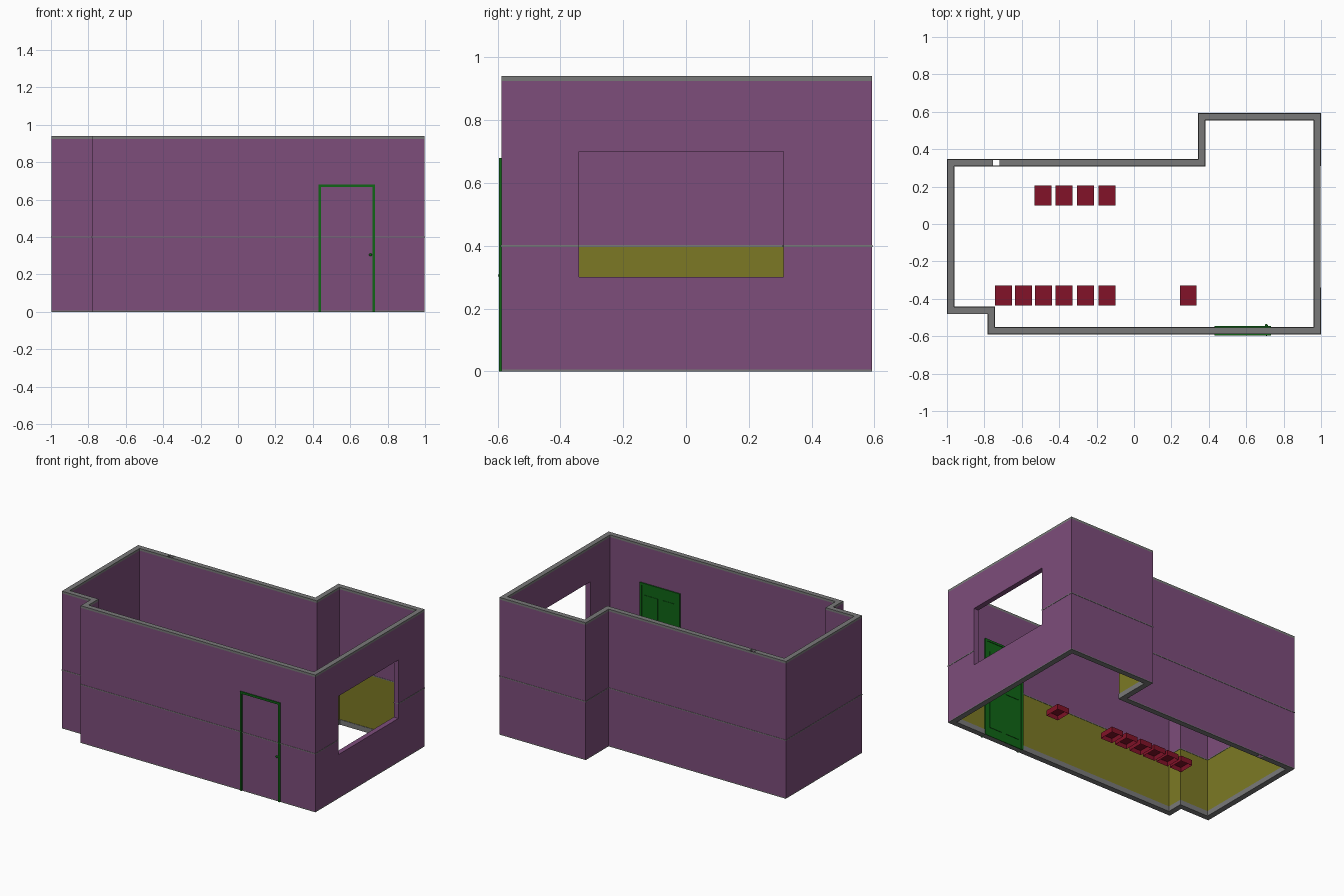
import bpy, bmesh
from mathutils import Vector, Matrix

if "Cube" in bpy.data.objects:
    bpy.data.objects.remove(bpy.data.objects["Cube"], do_unlink=True)


def material(name, rgb):
    m = bpy.data.materials.new(name)
    m.use_nodes = True
    m.diffuse_color = (*rgb, 1)
    m.node_tree.nodes["Principled BSDF"].inputs["Base Color"].default_value = (*rgb, 1)
    return m


PURPLE = material("purple_plaster", (0.205, 0.074, 0.198))
YELLOW = material("olive_yellow_paint", (0.202, 0.191, 0.018))
GREY = material("grey_trim", (0.191, 0.191, 0.191))
RED = material("dark_red_seat", (0.223, 0.006, 0.021))
GREEN = material("green_door", (0.005, 0.13, 0.008))

# Room outline, counter-clockwise
OUTLINE = [Vector(p) for p in [(-.78, -.588), (.998, -.588), (.998, .592), (.345, .592),
                               (.345, .345), (-.998, .345), (-.998, -.48), (-.78, -.48)]]
THICK = 0.035
HEIGHT = 0.94
RAIL_Z = 0.4


def finish(name, bm, *mats):
    bmesh.ops.recalc_face_normals(bm, faces=bm.faces)
    mesh = bpy.data.meshes.new(name)
    bm.to_mesh(mesh)
    bm.free()
    for m in mats:
        mesh.materials.append(m)
    obj = bpy.data.objects.new(name, mesh)
    bpy.context.collection.objects.link(obj)
    return obj


def add_box(bm, lo, hi):
    lo, hi = Vector(lo), Vector(hi)
    mat = Matrix.Translation((lo + hi) / 2) @ Matrix.Diagonal((*(hi - lo), 1))
    return bmesh.ops.create_cube(bm, size=1, matrix=mat)


def boxes(name, mat, *spans):
    bm = bmesh.new()
    for lo, hi in spans:
        add_box(bm, lo, hi)
    return finish(name, bm, mat)


def inset_outline(d):
    pts = []
    for i, p in enumerate(OUTLINE):
        a = (p - OUTLINE[i - 1]).normalized()
        b = (OUTLINE[(i + 1) % len(OUTLINE)] - p).normalized()
        pts.append(p + d * Vector((-a.y - b.y, a.x + b.x)))
    return pts


def ring(name, z0, z1, outer, inner, *mats):
    """Closed band following the outline; the second material goes on its inner side."""
    bm = bmesh.new()
    loops = [[bm.verts.new((p.x, p.y, z)) for p in inset_outline(d)]
             for d, z in ((outer, z0), (outer, z1), (inner, z1), (inner, z0))]
    n = len(OUTLINE)
    for k in range(4):
        a, b = loops[k], loops[(k + 1) % 4]
        for i in range(n):
            j = (i + 1) % n
            f = bm.faces.new((a[i], a[j], b[j], b[i]))
            f.material_index = 1 if k == 2 and len(mats) > 1 else 0
    return finish(name, bm, *mats)


# Walls, base, mid rail and coping
cut_parts = [
    ring("base_course", 0, .006, 0, THICK, GREY),
    ring("lower_wall", .006, RAIL_Z, 0, THICK, PURPLE, YELLOW),
    ring("upper_wall", RAIL_Z, .925, 0, THICK, PURPLE),
    ring("wall_coping", .925, HEIGHT, 0, THICK, GREY),
    ring("mid_rail", RAIL_Z - .003, RAIL_Z + .003, -.002, THICK + .002, GREY),
]
ring("inner_skirting", 0, .035, THICK - .0005, THICK + .003, GREY)

# Window opening and narrow wall shaft
cutter = boxes("opening_cutter", PURPLE,
               ((.9, -.34, .3), (1.1, .31, .7)),
               ((-.755, .312, -.1), (-.72, .343, 1.1)))
cutter.hide_render = True
for obj in cut_parts:
    mod = obj.modifiers.new("openings", 'BOOLEAN')
    mod.operation = 'DIFFERENCE'
    mod.object = cutter
    bpy.context.view_layer.objects.active = obj
    bpy.ops.object.modifier_apply(modifier=mod.name)
bpy.data.objects.remove(cutter, do_unlink=True)

# Door: frame through the wall, leaf and panels on the inner side, knob
L, R, TOP, W = .43, .733, .68, .014
OUT, IN = -.595, -.545
boxes("door_frame", GREEN,
      ((L, OUT, 0), (L + W, IN, TOP)),
      ((R - W, OUT, 0), (R, IN, TOP)),
      ((L + W, OUT, TOP - W), (R - W, IN, TOP)))
boxes("door_leaf", GREEN, ((L + W, -.556, 0), (R - W, -.549, TOP - W)))
mid = (L + R) / 2
boxes("door_panels", GREEN, *[((x, -.55, z0), (x + .1, -.546, z1))
                              for x in (mid - .115, mid + .015)
                              for z0, z1 in ((.06, .28), (.34, .6))])
bm = bmesh.new()
for y in (-.59, -.543):
    bmesh.ops.create_uvsphere(bm, u_segments=12, v_segments=8, radius=.008,
                              matrix=Matrix.Translation((.708, y, .305)))
finish("door_knobs", bm, GREEN)


# Seats: shallow boxes hollowed from underneath
def seat(name, x, y):
    bm = bmesh.new()
    add_box(bm, (x - .045, y - .053, .228), (x + .045, y + .053, .266))
    bm.normal_update()
    under = min(bm.faces, key=lambda f: f.calc_center_median().z)
    bmesh.ops.inset_region(bm, faces=[under], thickness=.007)
    bmesh.ops.translate(bm, verts=under.verts, vec=(0, 0, .028))
    finish(name, bm, RED)


for i, x in enumerate((-.698, -.59, -.483, -.375, -.26, -.145, .29)):
    seat(f"front_seat_{i + 1}", x, -.383)
for i, x in enumerate((-.487, -.375, -.26, -.145)):
    seat(f"back_seat_{i + 1}", x, .152)
